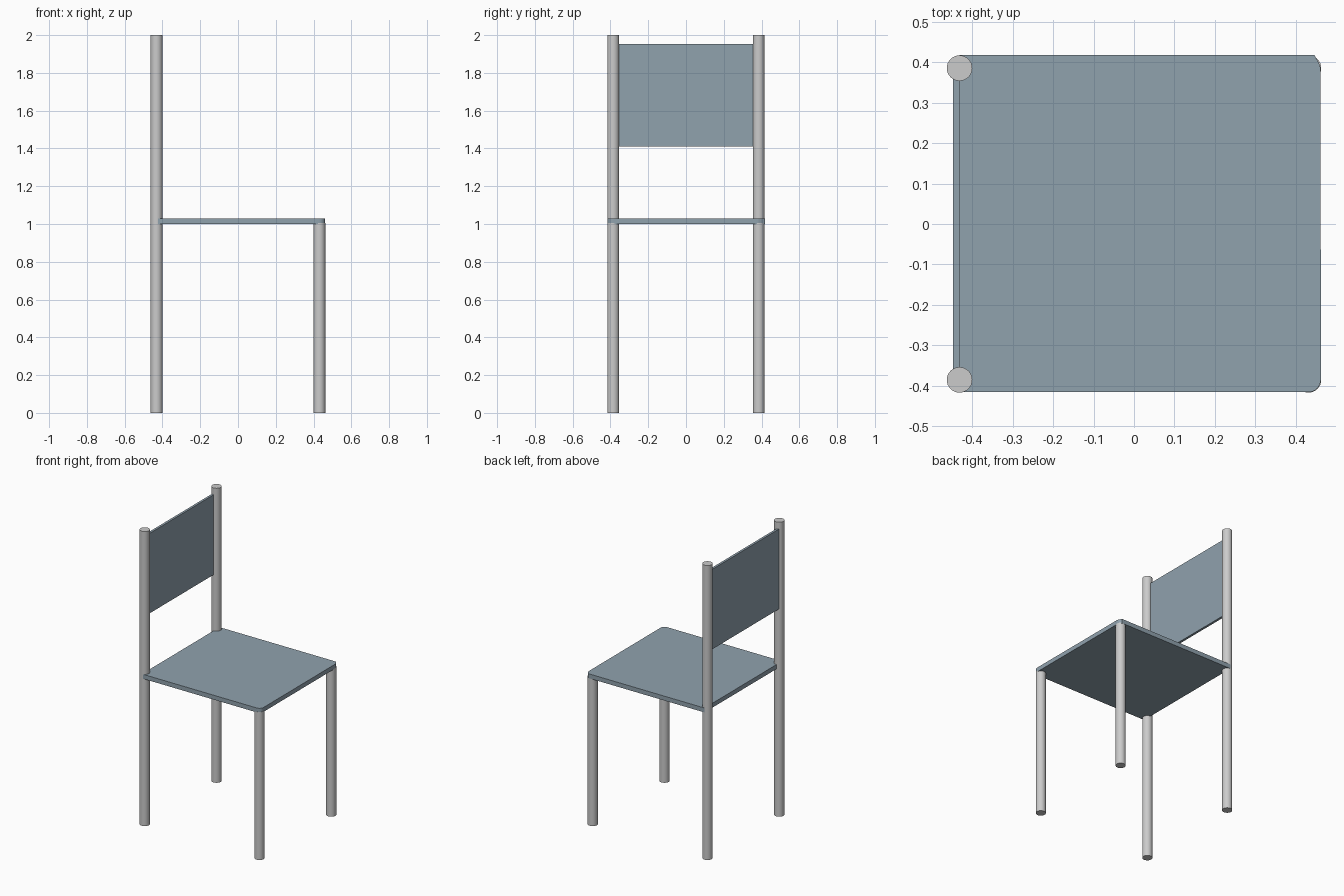
import bpy, bmesh
from math import sin, cos, pi

if "Cube" in bpy.data.objects:
    bpy.data.objects.remove(bpy.data.objects["Cube"])

R = 0.0315            # tube radius
LX, LY = 0.431, 0.385  # tube centres

blue = bpy.data.materials.new("blue_grey")
blue.diffuse_color = (0.28, 0.36, 0.42, 1)
blue.use_nodes = True
blue.node_tree.nodes["Principled BSDF"].inputs["Base Color"].default_value = blue.diffuse_color


def tube(name, x, y, height):
    bpy.ops.mesh.primitive_cylinder_add(vertices=32, radius=R, depth=height,
                                        location=(x, y, height / 2))
    ob = bpy.context.object
    ob.name = name
    bpy.ops.object.shade_smooth_by_angle()


def slab(name, outline, z0, z1):
    bm = bmesh.new()
    face = bm.faces.new([bm.verts.new((x, y, z0)) for x, y in outline])
    ext = bmesh.ops.extrude_face_region(bm, geom=[face])["geom"]
    verts = [g for g in ext if isinstance(g, bmesh.types.BMVert)]
    bmesh.ops.translate(bm, verts=verts, vec=(0, 0, z1 - z0))
    bmesh.ops.recalc_face_normals(bm, faces=bm.faces)
    me = bpy.data.meshes.new(name)
    bm.to_mesh(me)
    bm.free()
    me.materials.append(blue)
    bpy.context.collection.objects.link(bpy.data.objects.new(name, me))


# Tall back posts and short front legs
for side, s in (("right", -1), ("left", 1)):
    tube("back_post_" + side, -LX, s * LY, 2.0)
    tube("front_leg_" + side, LX, s * LY, 1.005)

# Seat: square at the back, one rounded and one clipped front corner
corner = [(LX - 0.001 + R * sin(a), -LY - R * cos(a) + 0.001)
          for a in (i * pi / 16 for i in range(9))]
clipped = [(0.461, 0.385), (0.457, 0.397), (0.446, 0.417)]
slab("seat", [(-LX, -0.4155)] + corner + clipped + [(-LX, 0.417)], 1.0, 1.03)

# Backrest panel between the posts
slab("backrest", [(-0.447, -0.358), (-0.431, -0.358),
                  (-0.431, 0.358), (-0.447, 0.358)], 1.41, 1.953)
